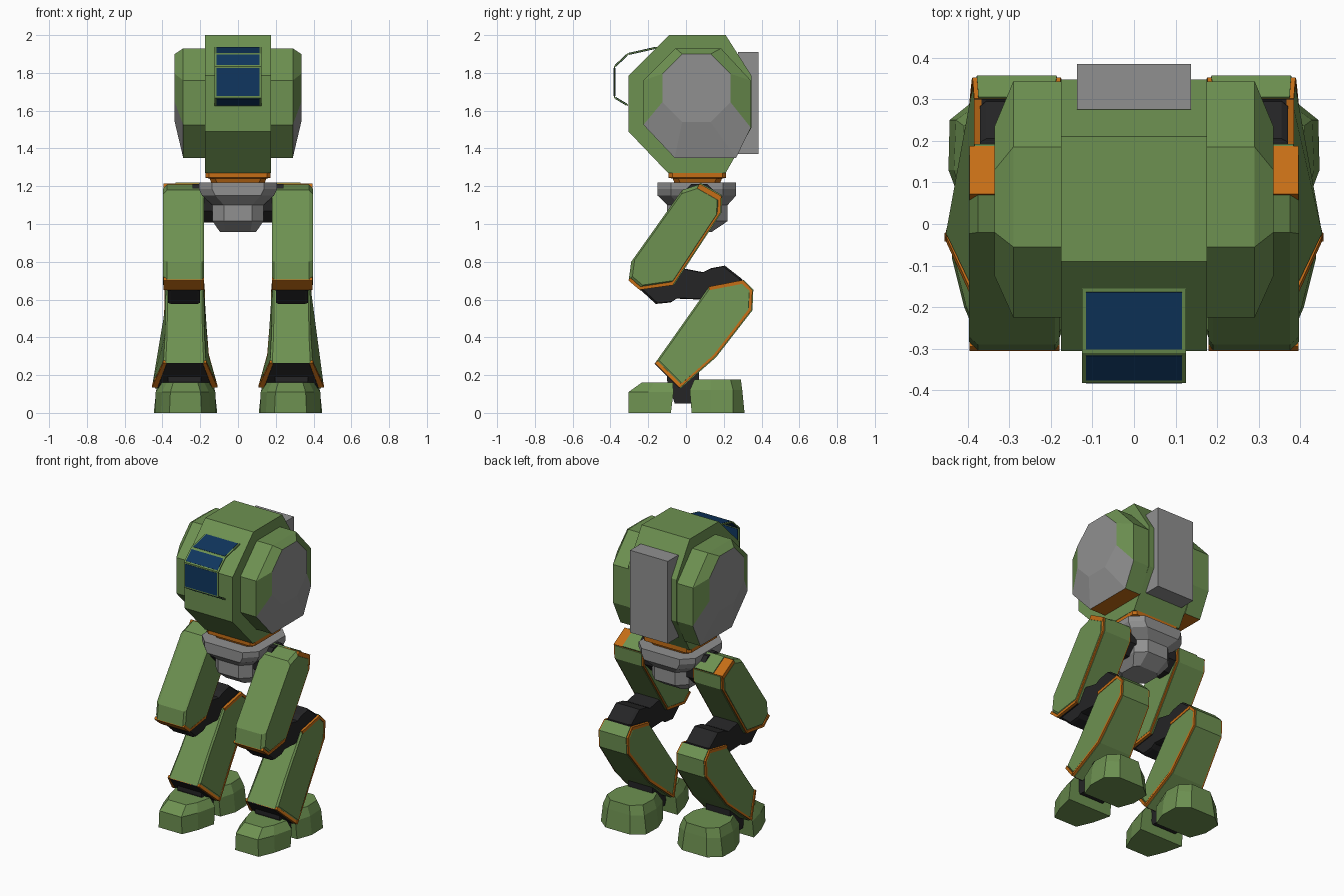
import bpy, bmesh, math
from mathutils import Vector

if "Cube" in bpy.data.objects:
    bpy.data.objects.remove(bpy.data.objects["Cube"])


def material(name, rgb):
    m = bpy.data.materials.new(name)
    m.diffuse_color = (*rgb, 1)
    m.use_nodes = True
    m.node_tree.nodes["Principled BSDF"].inputs["Base Color"].default_value = m.diffuse_color
    return m


GREEN = material("olive_green", (0.155, 0.285, 0.083))
ORANGE = material("orange_trim", (0.56, 0.155, 0.008))
GREY = material("metal_grey", (0.28, 0.28, 0.28))
DARK = material("joint_black", (0.018, 0.018, 0.019))
BLUE = material("glass_blue", (0.005, 0.037, 0.115))


def loft(name, rings, mats, rule=None, mirror=False):
    """Skin matching rings of points and close both ends."""
    bm = bmesh.new()
    vr = [[bm.verts.new(p) for p in ring] for ring in rings]
    n = len(vr[0])
    for a, b in zip(vr, vr[1:]):
        for i in range(n):
            j = (i + 1) % n
            bm.faces.new((a[i], a[j], b[j], b[i]))
    bm.faces.new(vr[0][::-1])
    bm.faces.new(vr[-1])
    bmesh.ops.recalc_face_normals(bm, faces=bm.faces)
    if rule:
        for f in bm.faces:
            f.material_index = rule(f)
    me = bpy.data.meshes.new(name)
    bm.to_mesh(me)
    bm.free()
    for m in mats:
        me.materials.append(m)
    ob = bpy.data.objects.new(name, me)
    bpy.context.collection.objects.link(ob)
    if mirror:
        ob.modifiers.new("mirror", 'MIRROR').use_mirror_merge = False
    return ob


def at_x(x, outline):
    return [(x, y, z) for y, z in outline]


def scaled(outline, k):
    cy = sum(p[0] for p in outline) / len(outline)
    cz = sum(p[1] for p in outline) / len(outline)
    return [(cy + (y - cy) * k, cz + (z - cz) * k) for y, z in outline]


def strip(name, path, cx, t0, t1, mat, mirror=True):
    """Bent plate along (y, z, half width) points, between two offsets."""
    pts = [Vector(p[:2]) for p in path]
    rings = []
    for i, p in enumerate(pts):
        d = Vector((0, 0))
        if i > 0:
            d += (p - pts[i - 1]).normalized()
        if i < len(pts) - 1:
            d += (pts[i + 1] - p).normalized()
        d.normalize()
        nrm = Vector((-d.y, d.x))
        a, b, w = p + nrm * t0, p + nrm * t1, path[i][2]
        rings.append([(cx - w, *a), (cx + w, *a), (cx + w, *b), (cx - w, *b)])
    return loft(name, rings, [mat], mirror=mirror)


def octagon(z, hx, y0, y1, c):
    return [(-hx, y0 + c, z), (-hx + c, y0, z), (hx - c, y0, z), (hx, y0 + c, z),
            (hx, y1 - c, z), (hx - c, y1, z), (-hx + c, y1, z), (-hx, y1 - c, z)]


# Head core
core = [(-.09, 2), (.21, 2), (.347, 1.785), (.347, 1.51),
        (.21, 1.27), (-.095, 1.27), (-.305, 1.49), (-.305, 1.785)]
loft("head_core", [at_x(-.175, core), at_x(.175, core)], [GREEN])

# Head sides with grey end caps and orange undersides
side = [(-.055, 1.93), (.185, 1.93), (.343, 1.76), (.343, 1.51),
        (.265, 1.35), (-.06, 1.35), (-.225, 1.525), (-.225, 1.76)]
cap = [(-.02, 1.9), (.13, 1.9), (.235, 1.795), (.235, 1.645),
       (.13, 1.54), (-.02, 1.54), (-.125, 1.645), (-.125, 1.795)]


def side_rule(f):
    if f.normal.x > .95:
        return 1
    return 2 if f.normal.z < -.98 else 0


loft("head_side", [at_x(.175, side), at_x(.29, side), at_x(.335, cap)],
     [GREEN, GREY, ORANGE], side_rule, True)

# Back pack
pack = [(.275, 1.37), (.385, 1.37), (.385, 1.91), (.275, 1.91)]
loft("back_pack", [at_x(-.137, pack), at_x(.137, pack)], [GREY])

# Visor frame and glass panes
visor = [(-.31, 1.625), (-.382, 1.668), (-.382, 1.835), (-.31, 1.903), (-.155, 1.938)]
strip("visor_frame", [(y, z, .125) for y, z in visor], 0, -.008, 0, GREEN, False)
for a, b in zip(visor, visor[1:]):
    a, b = Vector(a), Vector(b)
    d = (b - a).normalized() * .009
    strip("visor_glass", [(*(a + d), .115), (*(b - d), .115)], 0, -.0095, .0015, BLUE, False)

# Neck ring and pelvis
loft("neck_ring", [octagon(1.215, .14, -.06, .18, .03), octagon(1.24, .15, -.07, .19, .03),
                   octagon(1.245, .173, -.092, .212, .02), octagon(1.275, .173, -.092, .212, .02)],
     [ORANGE])
loft("pelvis", [octagon(.957, .095, -.03, .135, .03), octagon(1.015, .135, -.1, .22, .06),
                octagon(1.1, .135, -.1, .22, .06), octagon(1.15, .19, -.15, .265, .07),
                octagon(1.185, .207, -.15, .265, .07), octagon(1.22, .207, -.15, .265, .07)],
     [GREY])

# Hip joint
hip = [(.07 + .11 * math.cos(math.pi * (i + .5) / 4),
        1.11 + .11 * math.sin(math.pi * (i + .5) / 4)) for i in range(8)]
loft("hip_joint", [at_x(.1, hip), at_x(.24, hip)], [DARK], mirror=True)

# Thigh armour with orange seams
thigh = [(.07, 1.21), (.185, 1.145), (.18, 1.06), (-.07, .68),
         (-.245, .655), (-.303, .705), (-.29, .8), (-.02, 1.18)]
loft("thigh", [at_x(.179, scaled(thigh, .94)), at_x(.19, thigh),
               at_x(.375, thigh), at_x(.396, scaled(thigh, .92))], [GREEN], mirror=True)
strip("thigh_top_trim", [(*p, .107) for p in thigh[0:2]], .288, -.025, .004, ORANGE)
strip("thigh_top_plate", [(*p, .075) for p in thigh[0:2]], .255, -.02, .01, GREEN)
strip("thigh_back_trim", [(*p, .106) for p in thigh[1:4]], .287, -.014, .002, ORANGE)
strip("thigh_back_plate", [(*p, .096) for p in thigh[1:4]], .287, -.01, .007, GREEN)
strip("thigh_lower_trim", [(*p, .108) for p in thigh[3:6]], .287, -.014, .004, ORANGE)
strip("thigh_opening", [(*p, .09) for p in thigh[3:5]], .287, -.01, .007, DARK)

# Knee joint
knee = [(-.24, .65), (-.16, .577), (-.08, .585), (-.05, .605), (.08, .6), (.3, .66),
        (.295, .71), (.205, .78), (.13, .765), (.09, .745), (-.04, .77), (-.12, .74)]
loft("knee_joint", [at_x(.2, scaled(knee, .95)), at_x(.215, knee),
                    at_x(.355, knee), at_x(.37, scaled(knee, .95))], [DARK], mirror=True)

# Shin armour, flared above the foot: (y, z, half width)
shin = [(.12, .665, .1), (.3, .7, .1), (.35, .65, .104), (.345, .545, .106),
        (.155, .3, .125), (-.033, .135, .17), (-.163, .265, .112), (-.06, .41, .104)]
flat = [(y, z) for y, z, w in shin]


def shin_ring(side, k, grow):
    return [(.282 + side * w * grow, y, z)
            for (y, z), (_, _, w) in zip(scaled(flat, k), shin)]


loft("shin", [shin_ring(-1, .93, 1), shin_ring(-1, 1, .9),
              shin_ring(1, 1, .9), shin_ring(1, .93, 1)], [GREEN], mirror=True)


def shin_path(i, j, k):
    return [(y, z, w * k) for y, z, w in shin[i:j]]


strip("shin_back_trim", shin_path(1, 6, 1.02), .282, -.014, .002, ORANGE)
strip("shin_back_plate", shin_path(1, 6, .92), .282, -.01, .007, GREEN)
strip("shin_top_trim", shin_path(0, 2, 1.03), .282, -.016, .003, ORANGE)
strip("shin_top_opening", shin_path(0, 2, .85), .282, -.01, .006, DARK)
strip("shin_lower_trim", shin_path(5, 7, 1.02), .282, -.016, .002, ORANGE)
strip("shin_lower_opening", shin_path(5, 7, .85), .282, -.01, .006, DARK)

# Ankle
ankle = [(-.06, .05), (.03, .05), (.07, .12), (.07, .22), (-.1, .26), (-.1, .17)]
loft("ankle", [at_x(.195, ankle), at_x(.37, ankle)], [DARK], mirror=True)


# Feet, stacked from half plans of (half width, y)
def foot(name, layers):
    rings = []
    for z, plan in layers:
        rings.append([(.278 + w, y, z) for w, y in plan] +
                     [(.278 - w, y, z) for w, y in reversed(plan)])
    loft(name, rings, [GREEN], mirror=True)


foot("toe", [(0, [(.16, -.08), (.13, -.2), (.085, -.305)]),
             (.11, [(.158, -.066), (.125, -.2), (.08, -.305)]),
             (.16, [(.125, -.07), (.1, -.17), (.065, -.235)])])
foot("heel", [(0, [(.13, .03), (.168, .13), (.165, .25), (.09, .31)]),
              (.12, [(.125, .02), (.155, .13), (.15, .25), (.08, .298)]),
              (.178, [(.1, .045), (.135, .13), (.13, .235), (.07, .29)])])
